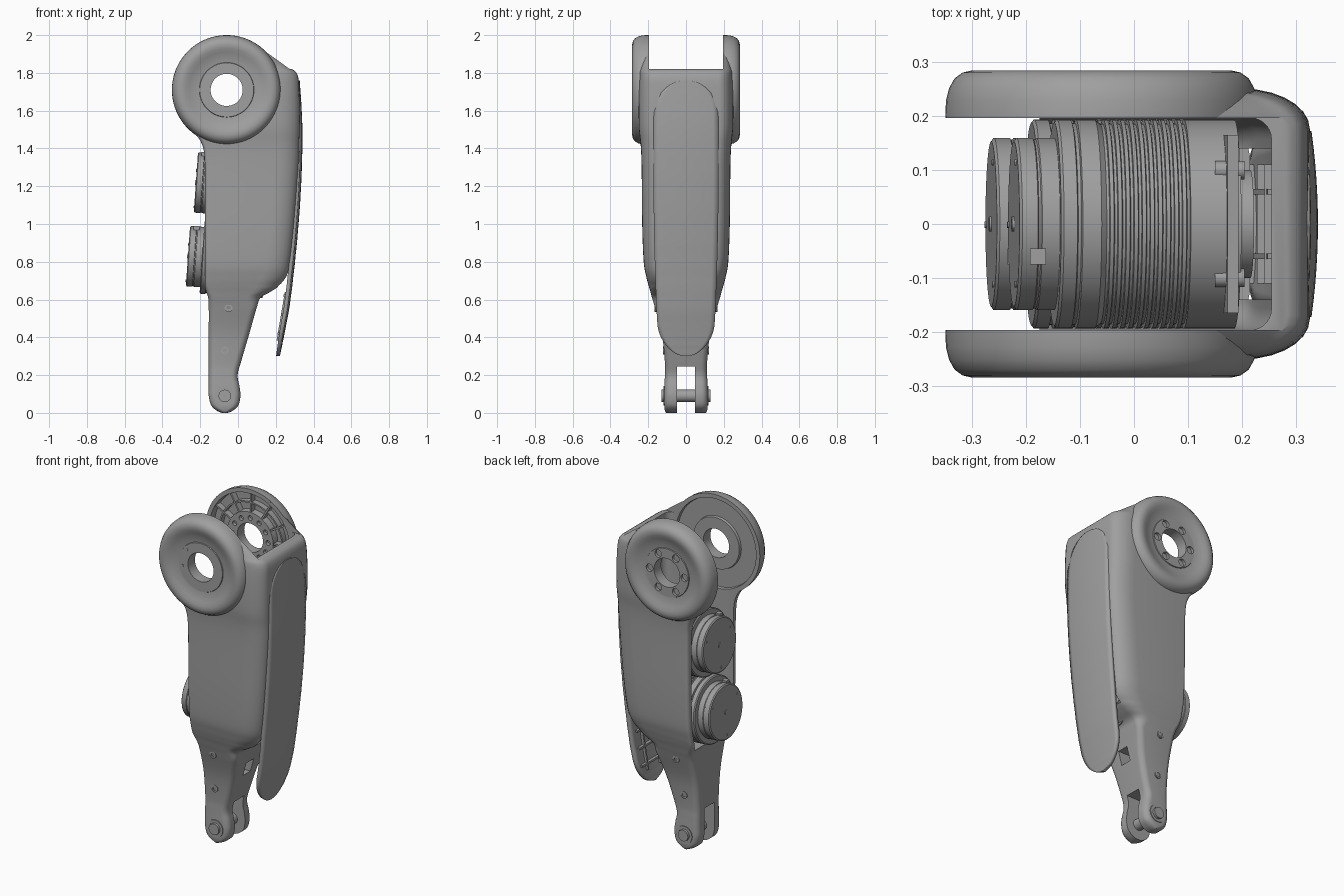
import bpy, bmesh, math
from mathutils import Vector, Matrix

if "Cube" in bpy.data.objects:
    bpy.data.objects.remove(bpy.data.objects["Cube"], do_unlink=True)

GREY = bpy.data.materials.new("satin_grey")
GREY.use_nodes = True
GREY.diffuse_color = (0.35, 0.35, 0.35, 1)
GREY.node_tree.nodes["Principled BSDF"].inputs["Base Color"].default_value = GREY.diffuse_color


def finish(name, bm, angle=35):
    """Turn a bmesh into a smooth shaded object."""
    bmesh.ops.remove_doubles(bm, verts=bm.verts, dist=1e-5)
    bmesh.ops.recalc_face_normals(bm, faces=bm.faces)
    mesh = bpy.data.meshes.new(name)
    bm.to_mesh(mesh)
    bm.free()
    mesh.materials.append(GREY)
    obj = bpy.data.objects.new(name, mesh)
    bpy.context.collection.objects.link(obj)
    shade(obj, angle)
    return obj


def shade(obj, angle=35):
    bpy.ops.object.select_all(action='DESELECT')
    obj.select_set(True)
    bpy.context.view_layer.objects.active = obj
    bpy.ops.object.shade_smooth_by_angle(angle=math.radians(angle))


def box(name, low, high, tilt=0):
    low, high = Vector(low), Vector(high)
    bm = bmesh.new()
    place = Matrix.Translation((low + high) / 2) @ Matrix.Rotation(tilt, 4, 'Y')
    bmesh.ops.create_cube(bm, size=1, matrix=place @ Matrix.Diagonal((*(high - low), 1)))
    return finish(name, bm)


def lathe(name, profile, origin, axis, closed=False, steps=64):
    """Revolve (radius, distance) points about an axis."""
    bm = bmesh.new()
    place = Matrix.Translation(origin) @ Vector(axis).to_track_quat('Z', 'Y').to_matrix().to_4x4()
    rings = []
    for r, t in profile:
        turns = [2 * math.pi * i / steps for i in range(steps)]
        rings.append([bm.verts.new(place @ Vector((r * math.cos(a), r * math.sin(a), t))) for a in turns])
    pairs = list(zip(rings, rings[1:])) + ([(rings[-1], rings[0])] if closed else [])
    for a, b in pairs:
        for i in range(steps):
            j = (i + 1) % steps
            bm.faces.new((a[i], a[j], b[j], b[i]))
    return finish(name, bm)


def rod(name, radius, origin, axis, length, steps=32):
    return lathe(name, [(0, 0), (radius, 0), (radius, length), (0, length)], origin, axis, steps=steps)


def cut(obj, cutters):
    """Subtract cutters, bake the result and remove the cutters."""
    for cutter in cutters:
        mod = obj.modifiers.new("cut", 'BOOLEAN')
        mod.operation, mod.solver, mod.object = 'DIFFERENCE', 'EXACT', cutter
    mesh = bpy.data.meshes.new_from_object(obj.evaluated_get(bpy.context.evaluated_depsgraph_get()))
    obj.modifiers.clear()
    obj.data = mesh
    for cutter in cutters:
        bpy.data.objects.remove(cutter, do_unlink=True)
    shade(obj)


def curve(rows, steps):
    """Smooth interpolation through rows of numbers."""
    out = []
    for i in range(len(rows) - 1):
        a, b, c, d = (Vector(rows[min(max(i + k, 0), len(rows) - 1)]) for k in (-1, 0, 1, 2))
        for s in range(steps):
            u = s / steps
            out.append(b + (c - a) * u / 2 + (a - b * 2.5 + c * 2 - d / 2) * u * u
                       + (b * 1.5 - a / 2 - c * 1.5 + d / 2) * u ** 3)
    return out + [Vector(rows[-1])]


def loft(name, sections):
    """Skin (z, back x, front x, half width, back radius, front rx, front ry)."""
    bm = bmesh.new()
    rings = []
    for z, x0, x1, hy, back, rx, ry in sections:
        ring = []
        span = (x1 - x0) * 0.48
        for q, (sx, sy) in enumerate(((1, 1), (-1, 1), (-1, -1), (1, -1))):
            cx, cy = (rx, ry) if sx > 0 else (back, back)
            cx, cy = min(cx, span), min(cy, hy * 0.9)
            for i in range(8):
                a = math.pi / 2 * (q + i / 7)
                ring.append(bm.verts.new(((x1 if sx > 0 else x0) - sx * cx + cx * math.cos(a),
                                          sy * (hy - cy) + cy * math.sin(a), z)))
        rings.append(ring)
    for a, b in zip(rings, rings[1:]):
        for i in range(len(a)):
            j = (i + 1) % len(a)
            bm.faces.new((a[i], a[j], b[j], b[i]))
    bm.faces.new(rings[0])
    bm.faces.new(rings[-1])
    return finish(name, bm)


# Leg shell: height, back x, front x, half width
outline = [(0, -.085, -.055, .105), (.012, -.113, -.027, .112), (.04, -.142, .002, .115),
           (.09, -.155, .013, .115), (.14, -.155, .008, .114), (.2, -.155, -.002, .112),
           (.27, -.155, .016, .112), (.42, -.155, .06, .128), (.56, -.155, .1, .165),
           (.61, -.158, .12, .18), (.64, -.168, .17, .188), (.67, -.174, .215, .197),
           (.72, -.175, .255, .21), (.8, -.175, .275, .224), (1, -.175, .297, .232),
           (1.3, -.175, .32, .235), (1.42, -.19, .324, .24), (1.52, -.25, .326, .25),
           (1.68, -.29, .325, .25), (1.79, -.29, .315, .245), (1.83, -.27, .27, .243),
           (1.9, -.22, .175, .24), (1.96, -.15, .09, .235)]


def with_corners(row):
    z, x0, x1, hy = row
    k = min(max((z - .56) / .12, 0), 1)
    return z, x0, x1, hy, .035 - .015 * k, .035 + .09 * k, .035 + .04 * k


sections = curve(outline, 5)
HUB = Vector((-.06, 0, 1.71))
shell = loft("leg_shell", [with_corners(r) for r in sections])
cavity = loft("cavity", [(z, -1, max(x1 - .05, .05) if z < 1.7 else .255, min(hy - .03, .197), .01, .04, .04)
                         for z, x0, x1, hy in sections if .63 < z < 1.85])
cut(shell, [cavity,
            box("yoke_gap", (-1, -.197, 1.82), (1, .197, 3)),
            rod("hub_bore", .268, HUB - Vector((0, 1, 0)), (0, 1, 0), 2, 64),
            box("fork_gap", (-.5, -.048, -.2), (.5, .048, .245)),
            box("link_window", (.0, -.035, .41), (.3, .035, .49)),
            box("front_opening", (.16, -.14, .67), (.6, .14, 1.2))])

# Hip rings on both sides
for side, name, floor in ((1, "left", .24), (-1, "right", .215)):
    ring = lathe(name + "_hip_ring",
                 [(.085, .2), (.085, .266), (.143, .266), (.145, .261), (.17, .264), (.2, .274),
                  (.22, .282), (.24, .285), (.258, .281), (.273, .27), (.283, .252), (.289, .228),
                  (.29, .197), (.265, .197), (.262, floor), (.155, floor), (.152, .2)],
                 HUB, (0, side, 0), closed=True, steps=96)
    if side > 0:
        around = [Vector((math.cos(a), 0, math.sin(a))) for a in (math.pi * i / 6 for i in range(12))]
        cut(ring, [rod("bolt_hole", .022, HUB + d * .115 + Vector((0, .25, 0)), (0, 1, 0), .1)
                   for d in around[::2]]
            + [rod("inner_hole", .014, HUB + d * .118 + Vector((0, .15, 0)), (0, 1, 0), .07)
               for d in around])
        # Stiffening ribs inside the left ring
        for i in range(0, 12):
            p = HUB + around[i] * .208
            low, high = Vector((-.057, .204, -.005)), Vector((.057, .245, .005))
            box("hip_rib", p + low, p + high, -math.pi * i / 6)
        lathe("hip_rib_ring", [(.203, .206), (.212, .206), (.212, .245), (.203, .245)],
              HUB, (0, 1, 0), closed=True)
    else:
        for a in (2.4, 3.3):
            rod("hub_pin", .007, HUB + Vector((.122 * math.cos(a), -.263, .122 * math.sin(a))),
                (0, -1, 0), .006, 12)

# Two ribbed motors facing backwards
drum = [(0, 0), (.153, 0), (.16, .005), (.16, .034), (.157, .036), (.157, .04), (.16, .042),
        (.16, .075), (.188, .075), (.194, .08), (.194, .105), (.187, .107), (.187, .113), (.194, .115), (.194, .15)]
for i in range(11):
    t = .16 + i * .015
    drum += [(.186, t), (.186, t + .005), (.194, t + .006), (.194, t + .013)]
drum += [(.194, .41), (.1, .41), (.1, .44), (0, .44)]
inward = Vector((1, 0, -.07)).normalized()
for name, x, z in (("lower", -.265, .83), ("upper", -.223, 1.22)):
    face = Vector((x, 0, z))
    lathe(name + "_motor", drum, face, inward, steps=80)
    rod(name + "_motor_screw", .014, face - inward * .004, inward, .01, 16)
    for a in (.5, 2.6, 4.7):
        spot = face + Vector((.07 * math.sin(a), math.cos(a), math.sin(a))) * .13
        rod(name + "_motor_bolt", .006, spot - inward * .003, inward, .01, 12)
    corner = face + Vector((.03, -.075, .12))
    box(name + "_motor_socket", corner, corner + Vector((.03, .03, .04)))

# Mounting plate and its bolts
box("mount_plate", (.15, -.165, .72), (.17, .165, 1.4), .07)
for y in (-.1, .1):
    for z in (.85, 1.1, 1.35):
        rod("mount_bolt", .017, (.15, y, z), (1, 0, 0), .055, 16)

# Curved front cover, hollow behind
path = curve([(.3, .222, .135), (.45, .252, .15), (.6, .278, .158), (.9, .312, .168),
              (1.2, .334, .172), (1.5, .341, .172), (1.76, .327, .165)], 30)
bm = bmesh.new()
rows = []
for i in range(61):
    z = 1.03 - .73 * math.cos(math.pi * i / 60)
    _, x, w = min(path, key=lambda p: abs(p[0] - z))
    end = max(0, 1 - min(z - .3, 1.76 - z) / .17)
    w *= math.sqrt(max(1 - end * end, .0004))
    rows.append([bm.verts.new((x - .4 * (w * u / 6) ** 2 * 36, w * u, z)) for u in (k / 6 for k in range(-6, 7))])
for a, b in zip(rows, rows[1:]):
    for k in range(12):
        bm.faces.new((a[k], a[k + 1], b[k + 1], b[k]))
cover = finish("front_cover", bm)
if sum(p.normal.x for p in cover.data.polygons) < 0:
    cover.data.flip_normals()
thick = cover.modifiers.new("thickness", 'SOLIDIFY')
thick.thickness, thick.offset = .02, -1
for z, x in ((.42, .222), (.52, .24), (.62, .254)):
    box("cover_rib", (x - .012, -.11, z - .006), (x + .012, .11, z + .006))
for y in (-.06, .06):
    box("cover_spine", (.226, y - .005, .38), (.246, y + .005, .64), .17)

# Ankle pin, its collars and the link screws
rod("ankle_pin", .033, (-.07, -.13, .09), (0, 1, 0), .26)
for side in (1, -1):
    lathe("ankle_collar", [(.036, .1), (.036, .119), (.052, .119), (.052, .1)],
          (-.07, 0, .09), (0, side, 0), closed=True)
    for x, z, y in ((-.05, .555, .158), (-.07, .33, .112)):
        lathe("link_screw", [(.012, -.02), (.012, .01), (.021, .01), (.021, -.02)],
              (x, side * y, z), (0, side, 0), closed=True, steps=24)
        rod("link_screw_core", .012, (x, side * (y - .02), z), (0, side, 0), .024, 6)
